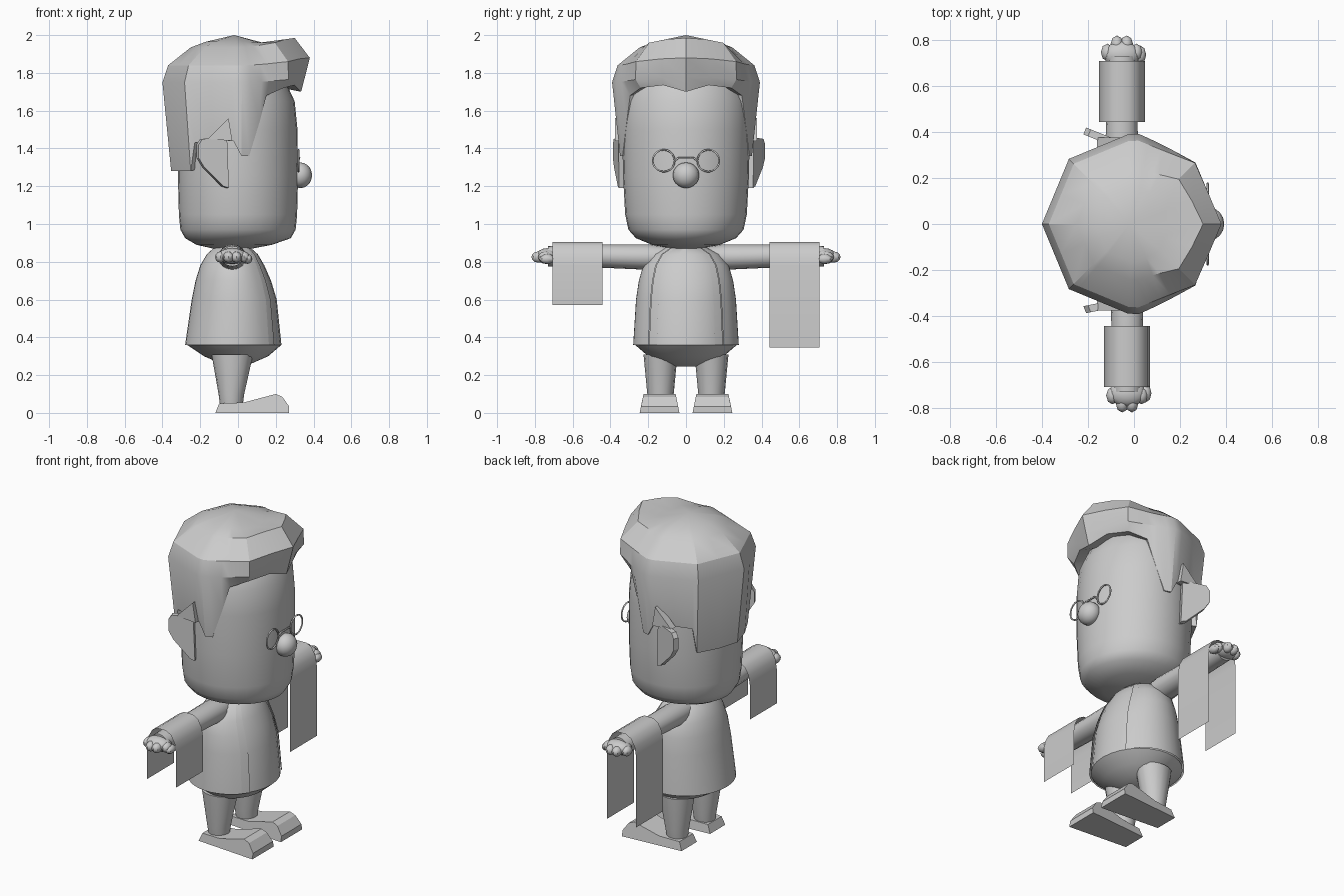
import bpy, bmesh, math
from math import cos, sin, radians, pi
from mathutils import Vector

cube = bpy.data.objects.get("Cube")
if cube:
    bpy.data.objects.remove(cube)

GREY = (0.6, 0.6, 0.6, 1)
mat = bpy.data.materials.new("plain grey")
mat.use_nodes = True
mat.diffuse_color = GREY
mat.node_tree.nodes["Principled BSDF"].inputs["Base Color"].default_value = GREY


def finish(name, bm, smooth=40):
    """Turn a bmesh into a named, shaded object."""
    bmesh.ops.recalc_face_normals(bm, faces=bm.faces)
    mesh = bpy.data.meshes.new(name)
    bm.to_mesh(mesh)
    bm.free()
    obj = bpy.data.objects.new(name, mesh)
    bpy.context.collection.objects.link(obj)
    mesh.materials.append(mat)
    bpy.ops.object.select_all(action='DESELECT')
    obj.select_set(True)
    bpy.context.view_layer.objects.active = obj
    if smooth:
        bpy.ops.object.shade_smooth_by_angle(angle=radians(smooth))
    return obj


def skin(bm, rows, closed=True, caps=True):
    """Bridge rows of points with quads."""
    rows = [[bm.verts.new(p) for p in row] for row in rows]
    n = len(rows[0])
    for a, b in zip(rows, rows[1:]):
        for i in range(n if closed else n - 1):
            j = (i + 1) % n
            bm.faces.new((a[i], a[j], b[j], b[i]))
    if caps:
        bm.faces.new(rows[0])
        bm.faces.new(rows[-1])
    return rows


def loft(name, rings, cy=0, n=24, arc=None, grow=0, smooth=40):
    """Upright stack of ellipses: (z, centre x, radius x, radius y)."""
    a0, a1 = arc or (0, 360)
    steps = n + 1 if arc else n
    angles = [radians(a0 + (a1 - a0) * i / n) for i in range(steps)]
    bm = bmesh.new()
    skin(bm, [[(cx + (rx + grow) * cos(t), cy + (ry + grow) * sin(t), z) for t in angles]
              for z, cx, rx, ry in rings], closed=not arc, caps=not arc)
    return finish(name, bm, smooth)


def ball(bm, centre, size, u=12, v=8):
    made = bmesh.ops.create_uvsphere(bm, u_segments=u, v_segments=v, radius=1)["verts"]
    bmesh.ops.scale(bm, vec=size, verts=made)
    bmesh.ops.translate(bm, vec=centre, verts=made)


def prism(name, outline, place):
    """Extruded outline; place maps (point, layer) to a position."""
    bm = bmesh.new()
    skin(bm, [[place(p, k) for p in outline] for k in (0, 1)])
    return finish(name, bm, 30)


# Head
loft("head", [(0.865, -0.03, 0.08, 0.05), (0.89, -0.02, 0.2, 0.18), (0.925, 0, 0.28, 0.265),
              (0.97, 0, 0.305, 0.305), (1.05, 0, 0.313, 0.322), (1.25, 0, 0.318, 0.333),
              (1.5, 0, 0.315, 0.338), (1.65, 0, 0.3, 0.33), (1.8, -0.02, 0.25, 0.28),
              (1.88, -0.03, 0.14, 0.15)], n=32, smooth=60)

# Hair: octagonal cap with a raised front quiff and a stepped hem
half_hem = [(0, 1.7), (22, 1.735), (45, 1.72), (63, 1.68), (70, 1.54), (80, 1.36), (87, 1.36),
            (94, 1.44), (113, 1.44), (131, 1.43), (135, 1.28), (158, 1.28), (180, 1.28)]
hem = half_hem + [(360 - a, z) for a, z in half_hem[-2:0:-1]]
# radius back, radius front, height back, height front
bands = [(0.17, 0.15, 1.965, 1.955), (0.25, 0.3, 1.935, 1.985),
         (0.37, 0.38, 1.84, 1.88), (0.4, 0.355, 1.75, 1.78)]


def octagon(deg):
    return cos(pi / 8) / cos(radians(deg % 45) - pi / 8)


bm = bmesh.new()
rows = []
for back_r, front_r, back_z, front_z in bands:
    row = []
    for deg, _ in hem:
        t = radians(deg)
        f = max(0, cos(t)) ** 2
        r = (back_r + (front_r - back_r) * f) * octagon(deg)
        row.append((r * cos(t), r * sin(t), back_z + (front_z - back_z) * f))
    rows.append(row)
for r, lift in ((0.354, 0), (0.28, 0.015)):
    row = []
    for deg, z in hem:
        t = radians(deg)
        k = r * (1 + octagon(deg)) / 2 - 0.02 * max(0, cos(t))
        row.append((k * cos(t), k * sin(t), z + lift))
    rows.append(row)
rings = skin(bm, rows, caps=False)
crown = bm.verts.new((-0.02, 0, 2.0))
for i, v in enumerate(rings[0]):
    bm.faces.new((v, rings[0][(i + 1) % len(hem)], crown))
finish("hair", bm, 28)

# Nose
bm = bmesh.new()
ball(bm, (0.33, 0, 1.258), (0.062, 0.07, 0.068), 16, 10)
finish("nose", bm)

# Glasses
curve = bpy.data.curves.new("glasses", 'CURVE')
curve.dimensions = '3D'
curve.bevel_depth = 0.005
curve.bevel_resolution = 1


def wire(points, cyclic):
    spline = curve.splines.new('POLY')
    spline.points.add(len(points) - 1)
    for p, co in zip(spline.points, points):
        p.co = (*co, 1)
    spline.use_cyclic_u = cyclic


for s in (-1, 1):
    ring = [2 * pi * i / 20 for i in range(20)]
    wire([(0.32, s * 0.118 + 0.058 * cos(t), 1.335 + 0.058 * sin(t)) for t in ring], True)
wire([(0.32, -0.06, 1.335), (0.325, -0.04, 1.35), (0.325, 0.04, 1.35), (0.32, 0.06, 1.335)], False)
glasses = bpy.data.objects.new("glasses", curve)
curve.materials.append(mat)
bpy.context.collection.objects.link(glasses)

# Torso and open coat
body = [(0.36, -0.02, 0.26, 0.28), (0.6, -0.015, 0.23, 0.265), (0.7, -0.02, 0.205, 0.25),
        (0.78, -0.025, 0.175, 0.227), (0.84, -0.025, 0.14, 0.18), (0.88, -0.025, 0.095, 0.1)]
under = [(0.245, -0.01, 0.04, 0.06), (0.265, -0.01, 0.1, 0.13), (0.3, -0.01, 0.18, 0.21)]
loft("torso", under + body, grow=-0.01, n=28)
loft("coat", body, n=28, arc=(45, 315))
for s, side in ((1, "left"), (-1, "right")):
    loft(side + "_lapel", body, n=2, arc=(s * 34, s * 45), grow=-0.004)

ear_outline = [(-0.06, 1.19), (-0.09, 1.2), (-0.19, 1.3), (-0.22, 1.35),
               (-0.22, 1.42), (-0.2, 1.45), (-0.07, 1.46)]
shoe_side = [(-0.12, 0), (-0.1, 0.05), (0.03, 0.055), (0.2, 0.1),
             (0.235, 0.085), (0.27, 0.035), (0.27, 0)]

# Paired parts
for s, side, ax, drop, flare in ((1, "left", -0.053, 0.345, 0.4), (-1, "right", -0.03, 0.57, 0.2)):
    prism(side + "_ear", ear_outline, lambda p, k: (
        p[0] + 0.012 * k, s * (0.325 + 0.03 * k - flare * (p[0] + 0.06)), p[1]))

    # Hair tuft ahead of the ear
    prism(side + "_hair_tuft", [(-0.16, 1.45), (-0.03, 1.44), (-0.05, 1.56)],
          lambda p, k: (p[0], s * (0.33 + 0.045 * k), p[1]))

    # Leg and shoe
    loft(side + "_leg", [(0.04, -0.035, 0.06, 0.06), (0.1, -0.035, 0.068, 0.07),
                         (0.31, -0.03, 0.11, 0.09)], cy=s * 0.135, n=16)

    def shoe_point(p, k):
        width = 0.075 + 0.03 * min(1, (p[0] + 0.12) / 0.3) - 0.2 * p[1]
        return (p[0], s * 0.14 + (2 * k - 1) * width, p[1])
    prism(side + "_shoe", shoe_side, shoe_point)

    # Arm, running outward
    bm = bmesh.new()
    skin(bm, [[(ax + r * cos(t), s * y, z + r * 0.9 * sin(t))
               for t in (2 * pi * i / 16 for i in range(16))]
              for y, r, z in ((0.08, 0.065, 0.82), (0.2, 0.075, 0.825),
                              (0.45, 0.068, 0.83), (0.73, 0.06, 0.83))])
    finish(side + "_arm", bm)

    # Hand with rounded fingers and thumb
    bm = bmesh.new()
    ball(bm, (ax, s * 0.735, 0.83), (0.08, 0.06, 0.042))
    for i in range(4):
        x = (i - 1.5) * 0.042
        ball(bm, (ax + x, s * (0.785 - 10 * x * x), 0.825), (0.028, 0.038, 0.03), 8, 6)
    ball(bm, (ax + 0.08, s * 0.735, 0.815), (0.026, 0.04, 0.026), 8, 6)
    finish(side + "_hand", bm)

    # Cloth draped over the forearm
    drape = [(-1, drop), (-1, 0.78), (-0.9, 0.84), (-0.65, 0.885), (-0.3, 0.905),
             (0.3, 0.905), (0.65, 0.885), (0.9, 0.84), (1, 0.78), (1, drop)]
    bm = bmesh.new()
    skin(bm, [[(ax + 0.1 * u, s * y, z) for u, z in drape] for y in (0.443, 0.708)],
         closed=False, caps=False)
    finish(side + "_cloth", bm)
